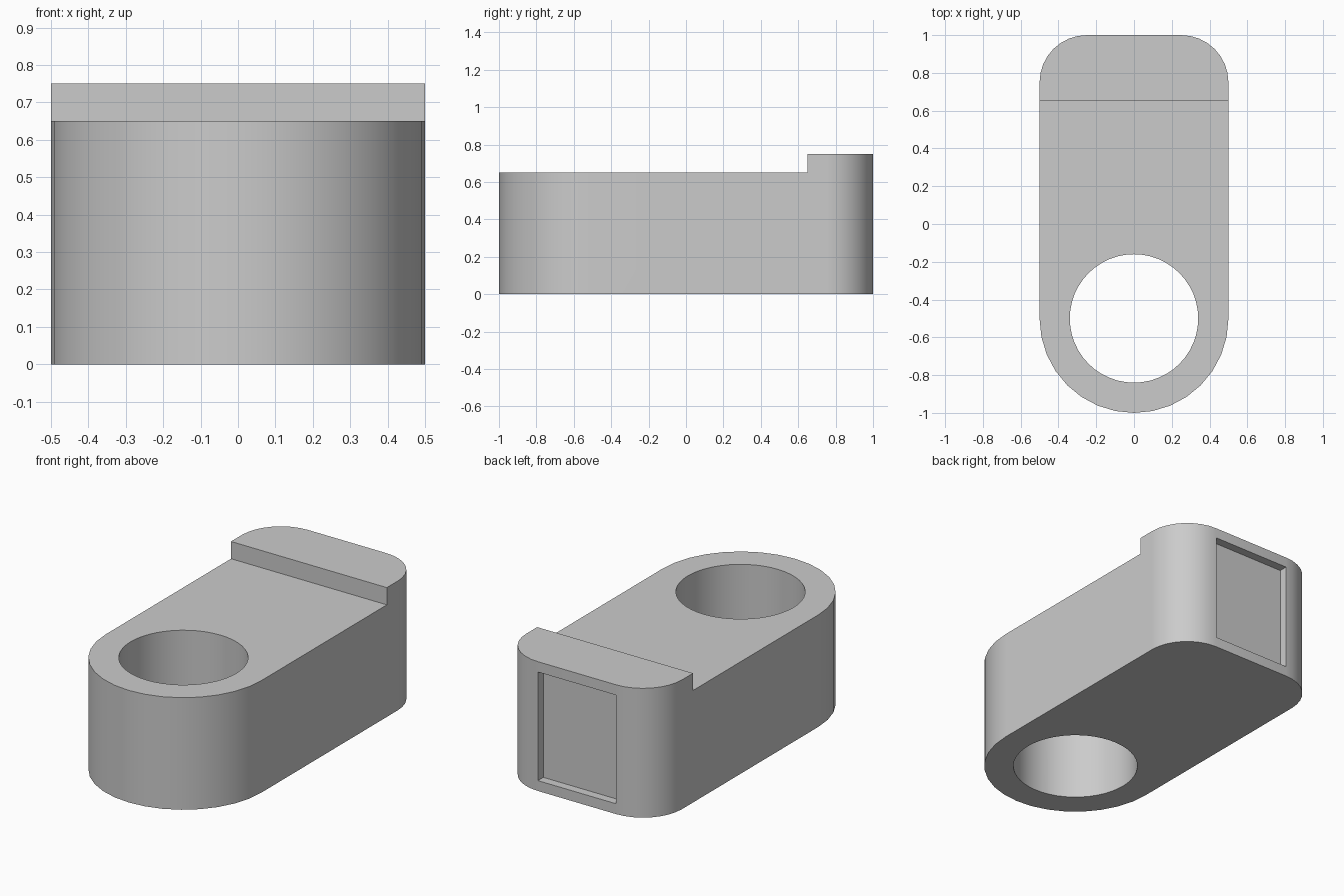
import bpy
import bmesh
from math import cos, sin, pi, radians

if "Cube" in bpy.data.objects:
    bpy.data.objects.remove(bpy.data.objects["Cube"], do_unlink=True)

HALF_WIDTH, HEIGHT, DECK = 0.5, 0.75, 0.65
CORNER, HOLE, STEP_Y = 0.25, 0.34, 0.65

grey = bpy.data.materials.new("plain grey")
grey.use_nodes = True
grey.diffuse_color = (0.6, 0.6, 0.6, 1)
grey.node_tree.nodes["Principled BSDF"].inputs["Base Color"].default_value = grey.diffuse_color


def arc(cx, cy, r, start, end, steps):
    angles = [radians(start + (end - start) * i / steps) for i in range(steps + 1)]
    return [(cx + r * cos(a), cy + r * sin(a)) for a in angles]


def prism(name, outline, z0, z1):
    """Upright solid from a counter-clockwise outline."""
    bm = bmesh.new()
    base = bm.faces.new([bm.verts.new((x, y, z0)) for x, y in outline])
    top = bmesh.ops.extrude_face_region(bm, geom=[base])["geom"]
    verts = [v for v in top if isinstance(v, bmesh.types.BMVert)]
    bmesh.ops.translate(bm, verts=verts, vec=(0, 0, z1 - z0))
    bmesh.ops.recalc_face_normals(bm, faces=bm.faces)
    mesh = bpy.data.meshes.new(name)
    bm.to_mesh(mesh)
    bm.free()
    mesh.materials.append(grey)
    obj = bpy.data.objects.new(name, mesh)
    bpy.context.collection.objects.link(obj)
    return obj


def box(x, y0, y1):
    return [(-x, y0), (x, y0), (x, y1), (-x, y1)]


# Body: round front end, softly rounded back corners
inner = HALF_WIDTH - CORNER
outline = (arc(0, -0.5, HALF_WIDTH, 180, 360, 16)
           + arc(inner, 1 - CORNER, CORNER, 0, 90, 8)
           + arc(-inner, 1 - CORNER, CORNER, 90, 180, 8))
body = prism("body", outline, 0, HEIGHT)

# Cutters: lowered deck, through hole, shallow rear pocket
cutters = [
    prism("deck_cutter", box(1, -2, STEP_Y), DECK, 1),
    prism("hole_cutter", arc(0, -0.5, HOLE, 0, 360, 48)[:-1], -1, 2),
    prism("pocket_cutter", box(0.25, 0.95, 1.2), 0.06, 0.69),
]
bpy.context.view_layer.objects.active = body
for cutter in cutters:
    cutter.hide_render = True
    cut = body.modifiers.new(cutter.name, "BOOLEAN")
    cut.operation = "DIFFERENCE"
    cut.solver = "EXACT"
    cut.object = cutter
    bpy.ops.object.modifier_apply(modifier=cut.name)
    bpy.data.objects.remove(cutter, do_unlink=True)

# Smooth round walls, crisp edges, flat sides kept flat
bpy.ops.object.select_all(action="DESELECT")
body.select_set(True)
bpy.ops.object.shade_smooth_by_angle(angle=radians(30))
weighted = body.modifiers.new("weighted_normals", "WEIGHTED_NORMAL")
weighted.keep_sharp = True
